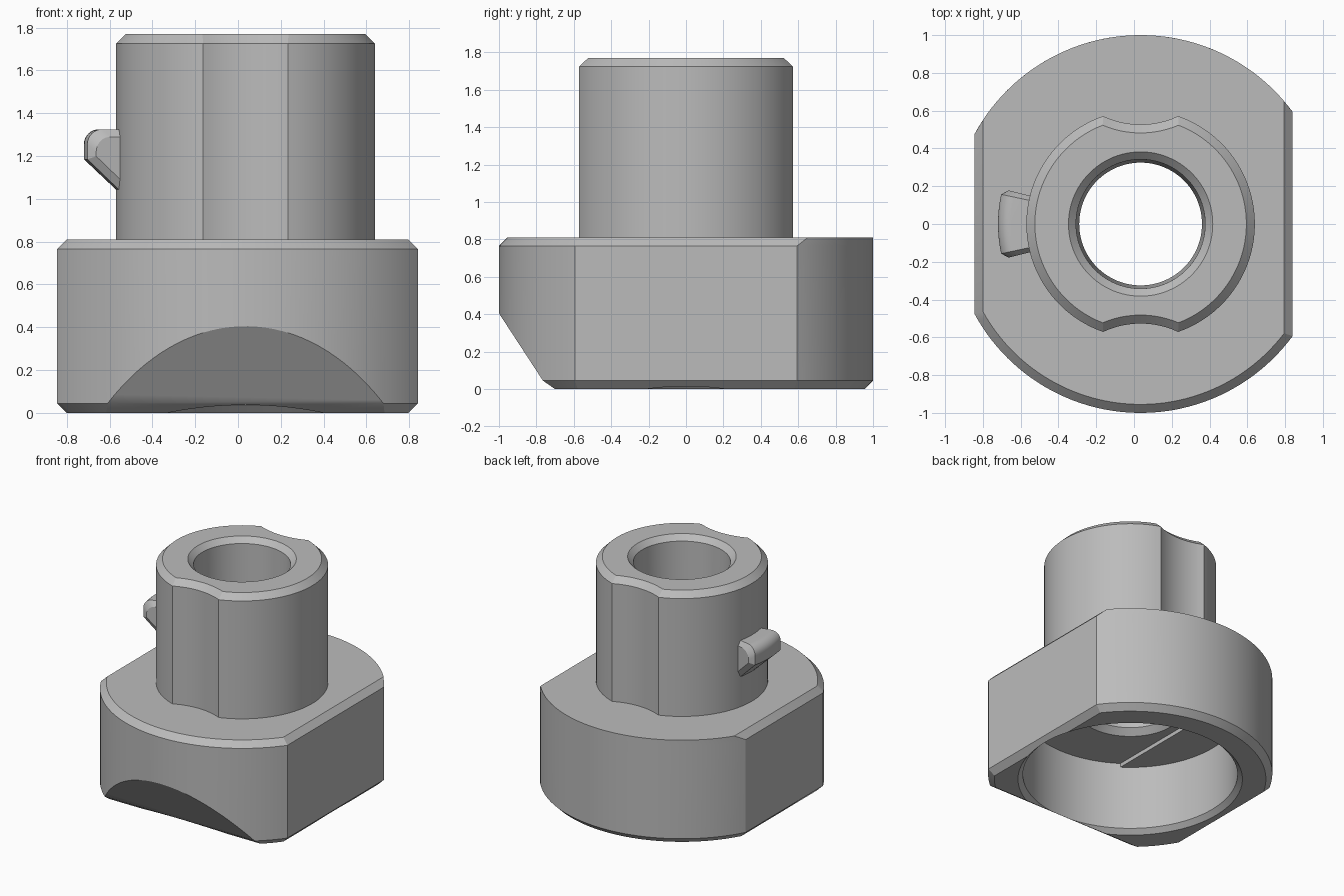
import bpy, bmesh
from math import sin, cos, acos, asin, atan2, pi, sqrt, radians
from mathutils import Vector

if "Cube" in bpy.data.objects:
    bpy.data.objects.remove(bpy.data.objects["Cube"], do_unlink=True)

AX = 0.035  # x of the main axis

gray = bpy.data.materials.new("plain gray")
gray.use_nodes = True
COLOUR = (0.5, 0.5, 0.5, 1)
gray.diffuse_color = COLOUR
gray.node_tree.nodes["Principled BSDF"].inputs["Base Color"].default_value = COLOUR


def arc(cx, cy, r, a, b, n=32):
    return [(cx + r * cos(a + (b - a) * i / n), cy + r * sin(a + (b - a) * i / n))
            for i in range(n + 1)]


def loft(rings, closed_ends=True, wrap=False):
    """Join equal rings of 3D points with quads."""
    bm = bmesh.new()
    rows = [[bm.verts.new(p) for p in ring] for ring in rings]
    pairs = list(zip(rows, rows[1:])) + ([(rows[-1], rows[0])] if wrap else [])
    for low, high in pairs:
        n = len(low)
        for i in range(n):
            j = (i + 1) % n
            bm.faces.new((low[i], low[j], high[j], high[i]))
    if closed_ends:
        bm.faces.new(rows[0][::-1])
        bm.faces.new(rows[-1])
    bmesh.ops.recalc_face_normals(bm, faces=bm.faces)
    return bm


def finish(name, bm):
    mesh = bpy.data.meshes.new(name)
    bm.to_mesh(mesh)
    bm.free()
    mesh.materials.append(gray)
    ob = bpy.data.objects.new(name, mesh)
    bpy.context.collection.objects.link(ob)
    return ob


def select(ob):
    bpy.ops.object.select_all(action='DESELECT')
    ob.select_set(True)
    bpy.context.view_layer.objects.active = ob


def smooth(ob):
    select(ob)
    bpy.ops.object.shade_smooth_by_angle(angle=radians(25))


def cut(ob, cutter):
    mod = ob.modifiers.new("bore", 'BOOLEAN')
    mod.operation, mod.solver, mod.object = 'DIFFERENCE', 'EXACT', cutter
    select(ob)
    bpy.ops.object.modifier_apply(modifier=mod.name)


# Base outline: two arcs joined by flats on the left and right
def base_ring(z, inset, back_inset):
    right, left = 0.805 - inset, 0.88 - inset
    rf, rb = 1 - inset, 1 - back_inset
    back = arc(AX, 0, rb, acos(right / rb), pi - acos(left / rb), 48)
    front = arc(AX, 0, rf, pi + acos(left / rf), 2 * pi - acos(right / rf), 48)
    return [(x, y, z) for x, y in back + front]


C = 0.045  # chamfer
bm = loft([base_ring(0, C, C), base_ring(C, 0, 0),
           base_ring(0.81 - C, 0, 0), base_ring(0.81, C, 0)])

# Sloping front relief and the chamfer below it
for y0, z0, y1, z1 in ((-1, 0.405, -0.765, C), (-0.765, C, -0.70, 0)):
    normal = Vector((0, z1 - z0, y0 - y1))
    res = bmesh.ops.bisect_plane(bm, geom=bm.verts[:] + bm.edges[:] + bm.faces[:],
                                 plane_co=(0, y0, z0), plane_no=normal,
                                 clear_outer=True)
    rim = [e for e in res["geom_cut"] if isinstance(e, bmesh.types.BMEdge)]
    bmesh.ops.holes_fill(bm, edges=rim)
bmesh.ops.recalc_face_normals(bm, faces=bm.faces)
base = finish("base", bm)


# Neck outline: a circle with shallow hollows at front and back
def neck_ring(z, inset):
    r, hollow, c = 0.605 - inset, 0.467 + inset, 0.994
    y = (r * r - hollow * hollow + c * c) / (2 * c)
    x = sqrt(r * r - y * y)
    phi = atan2(y, x)
    h = asin(x / hollow)
    pts = arc(AX, 0, r, -phi, phi, 40)[:-1]
    pts += arc(AX, c, hollow, -pi / 2 + h, -pi / 2 - h, 12)[:-1]
    pts += arc(AX, 0, r, pi - phi, pi + phi, 40)[:-1]
    pts += arc(AX, -c, hollow, pi / 2 + h, pi / 2 - h, 12)[:-1]
    return [(px, py, z) for px, py in pts]


neck = finish("neck", loft([neck_ring(0.78, 0), neck_ring(1.77 - C, 0),
                            neck_ring(1.77, C)]))

# Stepped bore, wide below and narrow through the neck
profile = [(0.80, -0.01), (0.755, 0.035), (0.755, 0.56), (0.37, 0.56), (0.325, 0.605),
           (0.342, 1.73), (0.382, 1.77), (0.392, 1.78)]
bore = finish("bore_cutter", loft([[(x, y, z) for x, y in arc(AX, 0, r, 0, 2 * pi, 96)[:-1]]
                                   for r, z in profile]))
bore.hide_render = True
for part in (base, neck):
    cut(part, bore)
    smooth(part)
bpy.data.objects.remove(bore, do_unlink=True)

# Raised step on the socket ceiling
half = acos(0.43 / 0.757)
step_outline = arc(AX, 0, 0.757, pi - half, pi + half, 24)
step = finish("ceiling_step", loft([[(x, y, z) for x, y in step_outline]
                                    for z in (0.53, 0.57)]))
smooth(step)


# Side tab: a hooked profile swept around the axis, with bevelled ends
def tab_ring(angle, d):
    outer, top = 0.755 - d, 1.325 - d
    corner = [(outer - 0.07 + x, top - 0.07 + z) for x, z in arc(0, 0, 0.07, 0, pi / 2, 8)]
    prof = [(0.57, 1.01 + d * 1.4), (outer, 1.185 + d * 0.4)] + corner + [(0.57, top)]
    return [(AX - r * cos(angle), r * sin(angle), z) for r, z in prof]


end, full = radians(14.3), radians(12)
rings = [tab_ring(-end, 0.035)]
rings += [tab_ring(-full + 2 * full * i / 10, 0) for i in range(11)]
rings += [tab_ring(end, 0.035)]
smooth(finish("side_tab", loft(rings)))
